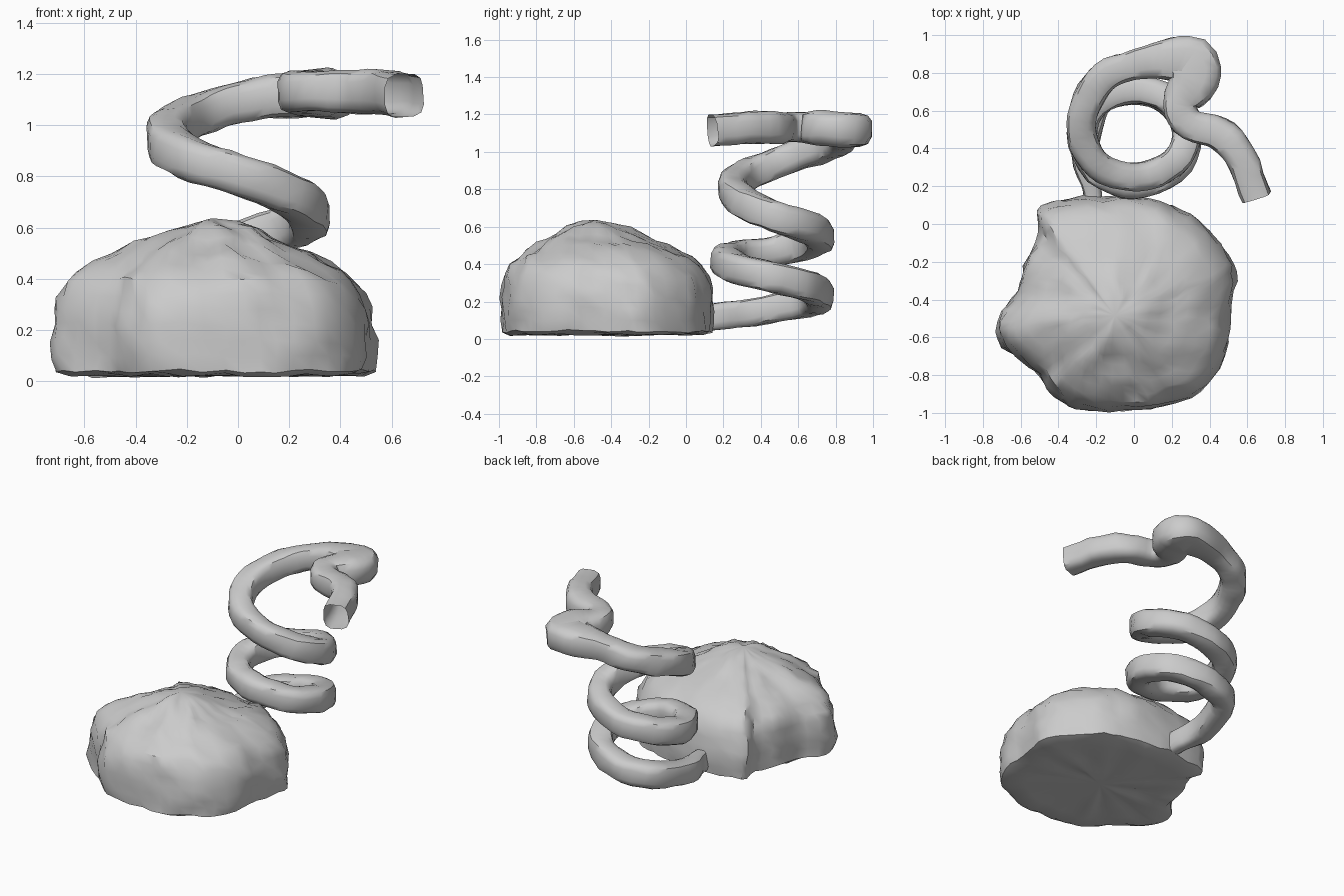
import bpy, bmesh, math
from mathutils import Vector, noise

if "Cube" in bpy.data.objects:
    bpy.data.objects.remove(bpy.data.objects["Cube"])

grey = bpy.data.materials.new("stone grey")
grey.diffuse_color = (0.6, 0.6, 0.6, 1)
grey.use_nodes = True
grey.node_tree.nodes["Principled BSDF"].inputs["Base Color"].default_value = grey.diffuse_color


def finish(bm, name, angle):
    bmesh.ops.recalc_face_normals(bm, faces=bm.faces[:])
    mesh = bpy.data.meshes.new(name)
    bm.to_mesh(mesh)
    bm.free()
    mesh.materials.append(grey)
    ob = bpy.data.objects.new(name, mesh)
    bpy.context.collection.objects.link(ob)
    bpy.ops.object.select_all(action='DESELECT')
    ob.select_set(True)
    bpy.context.view_layer.objects.active = ob
    bpy.ops.object.shade_smooth_by_angle(angle=math.radians(angle))
    return ob


def bridge(bm, a, b):
    n = len(a)
    for i in range(n):
        bm.faces.new((a[i], a[(i + 1) % n], b[(i + 1) % n], b[i]))


def spline(p0, p1, p2, p3, t):
    return tuple(0.5 * (2 * b + (c - a) * t + (2 * a - 5 * b + 4 * c - d) * t * t
                        + (3 * b - a - 3 * c + d) * t ** 3)
                 for a, b, c, d in zip(p0, p1, p2, p3))


# Rock mound: an irregular outline scaled through a rounded height profile
centre = Vector((-0.08, -0.43))
outline = [(-0.49, 0.095), (-0.25, 0.14), (0.0, 0.14), (0.20, 0.10), (0.35, 0.02),
           (0.50, -0.17), (0.535, -0.30), (0.50, -0.50), (0.485, -0.70), (0.35, -0.88),
           (0.15, -0.97), (-0.05, -0.985), (-0.30, -0.98), (-0.42, -0.90), (-0.50, -0.80),
           (-0.69, -0.65), (-0.725, -0.52), (-0.61, -0.35), (-0.58, -0.20), (-0.50, -0.04)]
n = len(outline)
rim = [Vector(spline(outline[i - 1], outline[i], outline[(i + 1) % n],
                     outline[(i + 2) % n], t)) - centre
       for i in range(n) for t in (0, 0.33, 0.67)]
levels = [(0.25, 0.025), (0.5, 0.025), (0.75, 0.025), (0.92, 0.025), (0.985, 0.04),
          (0.995, 0.10), (1.0, 0.16), (0.995, 0.22), (0.98, 0.28), (0.955, 0.335),
          (0.905, 0.385), (0.83, 0.43), (0.73, 0.467), (0.62, 0.50), (0.51, 0.53),
          (0.40, 0.56), (0.29, 0.592), (0.16, 0.62)]


def bumpy(x, y, z, low):
    # faint lumps on the underside, stronger ones above
    p = Vector((x, y, z))
    if low:
        d = noise.noise_vector(p * 10) * 0.02
    else:
        d = noise.noise_vector(p * 7) * 0.018 + noise.noise_vector(p * 15) * 0.02
    q = p + d
    q.y = max(q.y, -0.998)
    q.z = min(max(q.z, 0.003), 0.645)
    return q


bm = bmesh.new()
rings = []
for k, (s, z) in enumerate(levels):
    low = k < 5
    ring = []
    for r in rim:
        # the outline rounds off a little towards the top
        v = r.lerp(r.normalized() * 0.57, 0.4 * (1 - s))
        shift = 0 if low else 1 - s
        ring.append(bm.verts.new(bumpy(centre.x + v.x * s - 0.02 * shift,
                                       centre.y + v.y * s - 0.055 * shift, z, low)))
    rings.append(ring)
for a, b in zip(rings, rings[1:]):
    bridge(bm, a, b)
for ring, co in ((rings[0], (-0.08, -0.43, 0.022)), (rings[-1], (-0.10, -0.485, 0.637))):
    tip = bm.verts.new(co)
    for i in range(len(ring)):
        bm.faces.new((ring[i], ring[(i + 1) % len(ring)], tip))
finish(bm, "rock_mound", 38)

# Coiled tube: x, y, z, half width, half height along the path
path = [(-0.205, 0.04, 0.11, .05, .075), (-0.222, 0.18, 0.12, .05, .075),
        (-0.262, 0.36, 0.145, .07, .075)]
# two turns, clockwise from above, as heights every quarter turn
heights = [0.16, 0.235, 0.33, 0.42, 0.47, 0.55, 0.65, 0.805, 0.94]
for i in range(1, 17):
    z = (heights[i // 2] + heights[(i + 1) // 2]) / 2
    a = math.pi - i * math.pi / 4
    mid = 0.46 if i < 8 else 0.48
    reach = 0.25 if i < 8 else 0.232
    path.append((0.002 + 0.28 * math.cos(a), mid + reach * math.sin(a), z, .078, .082))
# top bend, swollen corner and outstretched end
path += [(-0.245, 0.65, 1.00, .082, .08), (-0.15, 0.785, 1.045, .082, .08),
         (0.0, 0.84, 1.09, .08, .08), (0.15, 0.868, 1.115, .105, .085),
         (0.30, 0.86, 1.12, .137, .095), (0.315, 0.76, 1.125, .135, .095),
         (0.245, 0.63, 1.13, .095, .085), (0.30, 0.525, 1.135, .085, .08),
         (0.45, 0.478, 1.13, .088, .085), (0.56, 0.365, 1.13, .085, .085),
         (0.65, 0.14, 1.115, .08, .085)]
steps = 4
samples = []
for i in range(len(path) - 1):
    p0, p3 = path[max(i - 1, 0)], path[min(i + 2, len(path) - 1)]
    samples += [spline(p0, path[i], path[i + 1], p3, s / steps) for s in range(steps)]
samples.append(path[-1])

bm = bmesh.new()
rings = []
sides = 12
for i, s in enumerate(samples):
    a, b = samples[max(i - 1, 0)], samples[min(i + 1, len(samples) - 1)]
    tangent = (Vector(b[:3]) - Vector(a[:3])).normalized()
    side = tangent.cross(Vector((0, 0, 1))).normalized()
    up = side.cross(tangent)
    ring = []
    for j in range(sides):
        t = 2 * math.pi * (j + 0.5) / sides
        # rounded-square cross-section
        u = math.copysign(abs(math.cos(t)) ** 0.6, math.cos(t))
        v = math.copysign(abs(math.sin(t)) ** 0.6, math.sin(t))
        p = Vector(s[:3]) + side * u * s[3] + up * v * s[4]
        ring.append(bm.verts.new(p + noise.noise_vector(p * 9) * 0.011))
    rings.append(ring)
for a, b in zip(rings, rings[1:]):
    bridge(bm, a, b)
bm.faces.new(rings[0])  # closed inside the mound, open at the far end
finish(bm, "coiled_tube", 40)
